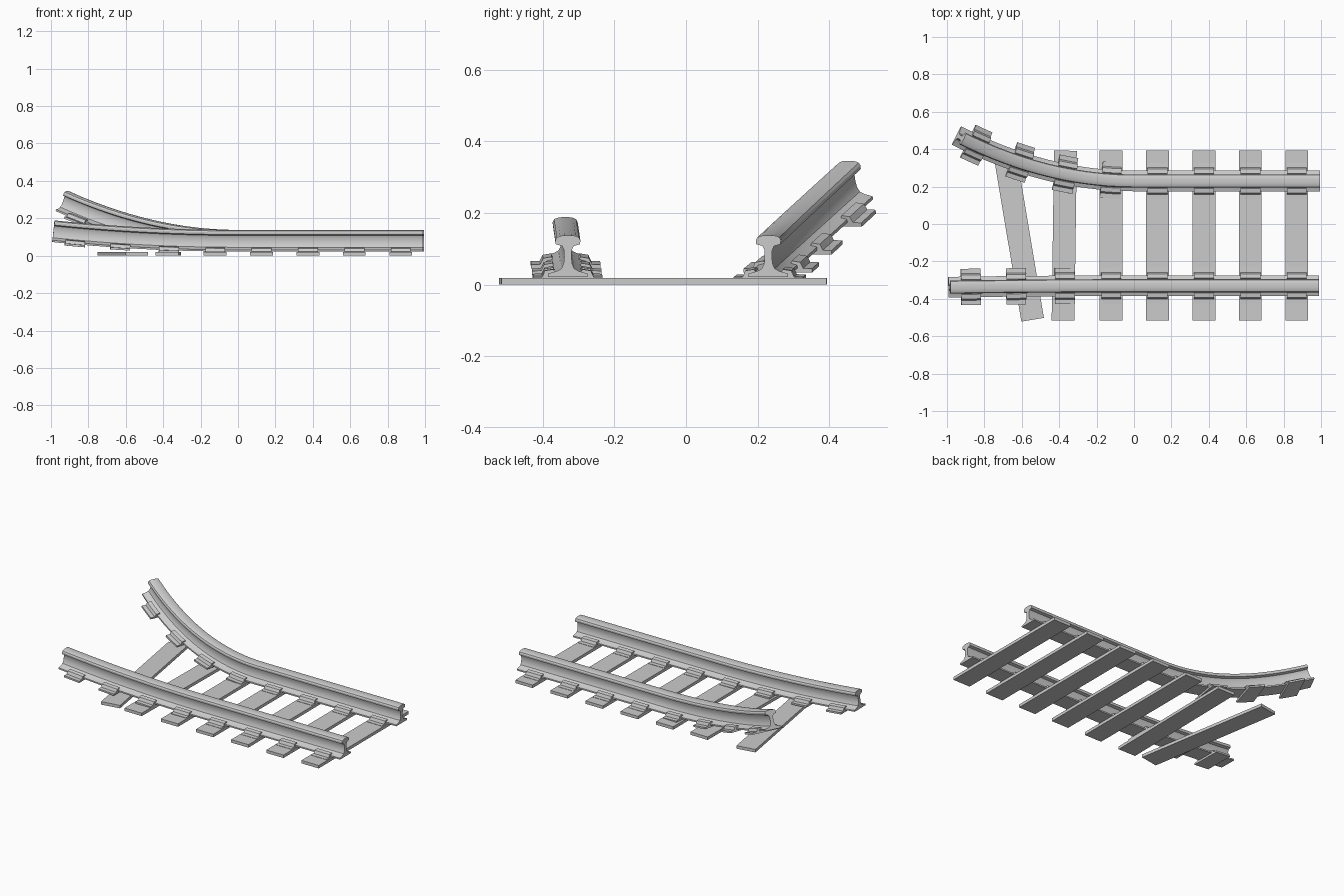
import bpy, bmesh, math
from mathutils import Vector, Matrix

if "Cube" in bpy.data.objects:
    bpy.data.objects.remove(bpy.data.objects["Cube"])


# Rail centre lines: straight to x = 0, then bending sideways and upwards
def bent_path(x):
    t = min(x, 0.0)
    return Vector((x, 0.23 + 0.27 * t * t, 0.022 + 0.24 * t * t))


def straight_path(x):
    t = min(x, 0.0)
    return Vector((x, -0.33 - 0.008 * t * t, 0.022 + 0.052 * t * t))


def frame(path, x):
    """Matrix whose x follows the rail, y points sideways and z is up."""
    tan = (path(x + 0.001) - path(x - 0.001)).normalized()
    side = Vector((0, 0, 1)).cross(tan).normalized()
    up = tan.cross(side)
    m = Matrix((tan, side, up)).transposed().to_4x4()
    m.translation = path(x)
    return m


def finish(name, bm, smooth=False):
    bmesh.ops.recalc_face_normals(bm, faces=bm.faces)
    me = bpy.data.meshes.new(name)
    bm.to_mesh(me)
    bm.free()
    ob = bpy.data.objects.new(name, me)
    bpy.context.collection.objects.link(ob)
    if smooth:
        bpy.ops.object.select_all(action='DESELECT')
        ob.select_set(True)
        bpy.context.view_layer.objects.active = ob
        bpy.ops.object.shade_smooth_by_angle(angle=math.radians(30))
    return ob


def loft(name, rows, smooth):
    bm = bmesh.new()
    rings = [[bm.verts.new(p) for p in row] for row in rows]
    for a, b in zip(rings, rings[1:]):
        for i in range(len(a)):
            j = (i + 1) % len(a)
            bm.faces.new((a[i], a[j], b[j], b[i]))
    bm.faces.new(rings[0])
    bm.faces.new(rings[-1])
    return finish(name, bm, smooth)


def sweep(name, half, path, stations, smooth=False):
    profile = half + [(-y, z) for y, z in reversed(half)]
    rows = [[frame(path, x) @ Vector((0, y, z)) for y, z in profile] for x in stations]
    return loft(name, rows, smooth)


# Half section of the rail: foot, web, head
rail_half = [(0.055, 0.0), (0.055, 0.009), (0.030, 0.016), (0.018, 0.023),
             (0.012, 0.036), (0.010, 0.055), (0.011, 0.075), (0.016, 0.086),
             (0.034, 0.091), (0.035, 0.102), (0.031, 0.110), (0.022, 0.114),
             (0.010, 0.116)]
# Half section of the tie plate, stepping up over the rail foot
plate_half = [(0.097, -0.012), (0.097, -0.001), (0.072, 0.0),
              (0.064, 0.017), (0.040, 0.021), (0.036, 0.012)]

tie_xs = [0.87, 0.622, 0.374, 0.126]

for name, path, end, start, bent_xs in (
        ("bent_rail", bent_path, -0.95, 0.995, [-0.122, -0.365, -0.605, -0.84]),
        ("straight_rail", straight_path, -0.993, 0.99, [-0.122, -0.37, -0.63, -0.872])):
    n = 20
    stations = [start] + [end * i / n for i in range(n + 1)]
    sweep(name, rail_half, path, stations, True)
    for i, x in enumerate(tie_xs + bent_xs):
        # Step is shorter in x where the rail leans
        w = 0.053 * frame(path, x).to_3x3().col[0].x
        sweep(f"{name}_tie_plate_{i + 1}", plate_half, path, [x + w, x, x - w])

# Sleepers, the last two knocked askew
sleepers = [(x, -0.062, 0) for x in tie_xs + [-0.123]]
sleepers += [(-0.373, -0.062, -0.8), (-0.617, -0.064, 9.5)]
for i, (x, y, angle) in enumerate(sleepers):
    bm = bmesh.new()
    bmesh.ops.create_cube(bm, size=1, matrix=Matrix.Translation((x, y, 0.0095))
                          @ Matrix.Rotation(math.radians(angle), 4, 'Z')
                          @ Matrix.Diagonal((0.122, 0.908, 0.019, 1)))
    finish(f"sleeper_{i + 1}", bm)
